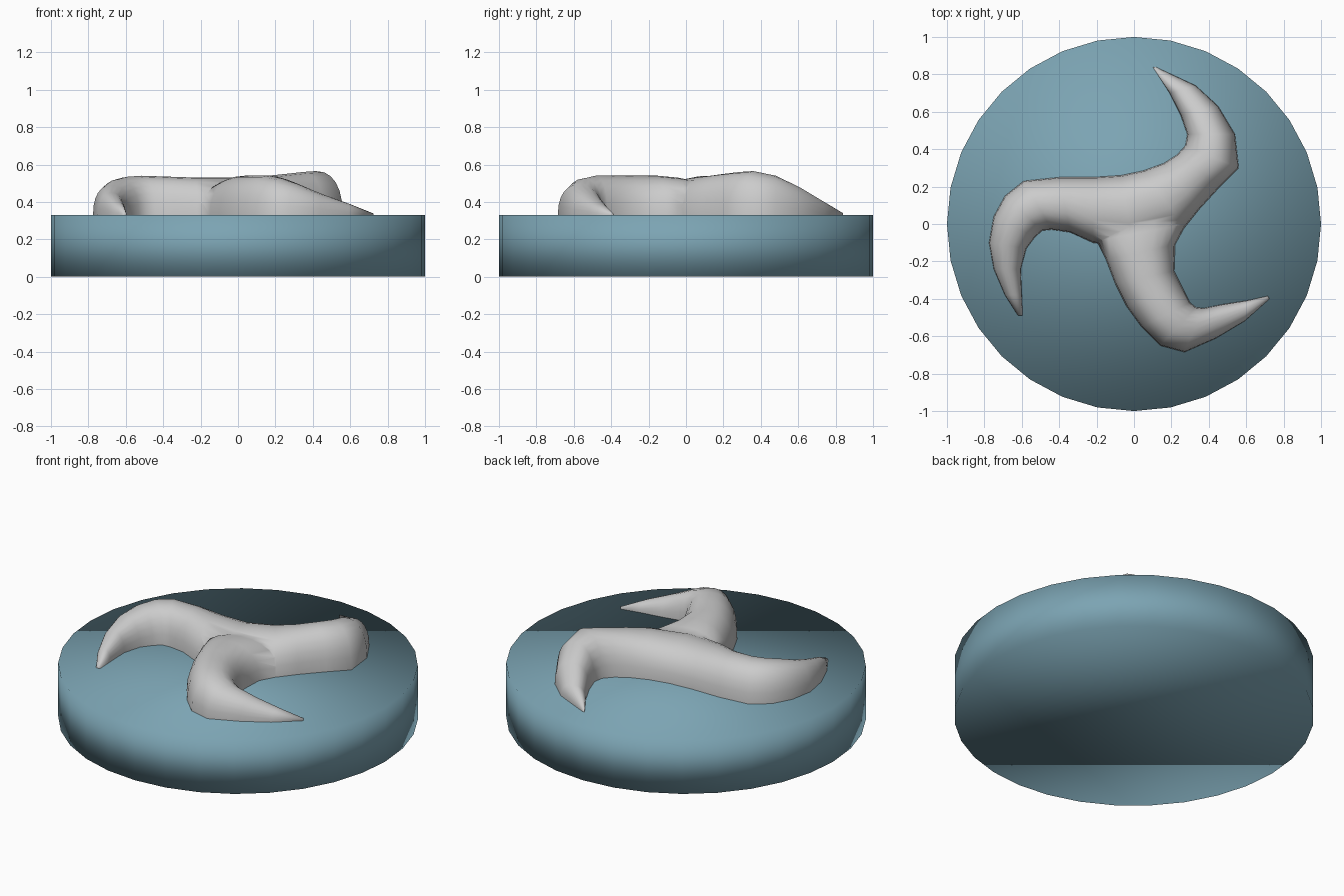
import bpy, bmesh, math

if "Cube" in bpy.data.objects:
    bpy.data.objects.remove(bpy.data.objects["Cube"])

BASE_TOP = 0.33


def make_object(name, bm):
    bmesh.ops.recalc_face_normals(bm, faces=bm.faces)
    mesh = bpy.data.meshes.new(name)
    bm.to_mesh(mesh)
    bm.free()
    for p in mesh.polygons:
        p.use_smooth = True
    obj = bpy.data.objects.new(name, mesh)
    bpy.context.collection.objects.link(obj)
    return obj


def domed_sweep(name, rows, n=12, power=2.3):
    """Loft domed sections between outline pairs: (x1, y1, x2, y2, crest z)."""
    bm = bmesh.new()
    rings = []
    for x1, y1, x2, y2, top in rows:
        ring = [bm.verts.new((x1, y1, BASE_TOP - 0.03))]
        for i in range(n + 1):
            a = math.pi * i / n
            c, s = math.cos(a), max(math.sin(a), 0)
            u = 0.5 - 0.5 * math.copysign(abs(c) ** (2 / power), c)
            z = BASE_TOP + (top - BASE_TOP) * s ** (2 / power)
            ring.append(bm.verts.new((x1 + (x2 - x1) * u, y1 + (y2 - y1) * u, z)))
        ring.append(bm.verts.new((x2, y2, BASE_TOP - 0.03)))
        rings.append(ring)
    for a, b in zip(rings, rings[1:]):
        for i in range(len(a)):
            j = (i + 1) % len(a)
            bm.faces.new((a[i], a[j], b[j], b[i]))
    bm.faces.new(rings[0])
    bm.faces.new(rings[-1])
    return make_object(name, bm)


# Round base
bm = bmesh.new()
bmesh.ops.create_cone(bm, cap_ends=True, segments=32, radius1=1, radius2=1, depth=BASE_TOP)
bmesh.ops.translate(bm, verts=bm.verts, vec=(0, 0, BASE_TOP / 2))
base = make_object("round_base", bm)
blue = bpy.data.materials.new("base_blue")
blue.diffuse_color = (0.20, 0.37, 0.45, 1)
blue.use_nodes = True
blue.node_tree.nodes["Principled BSDF"].inputs["Base Color"].default_value = blue.diffuse_color
base.data.materials.append(blue)

# Left arm running through the centre into the upper right arm
spiral = domed_sweep("three_armed_spiral", [
    (-0.62, -0.49, -0.595, -0.49, 0.345),
    (-0.69, -0.38, -0.60, -0.38, 0.40),
    (-0.75, -0.24, -0.605, -0.24, 0.45),
    (-0.775, -0.10, -0.575, -0.13, 0.49),
    (-0.75, 0.04, -0.53, -0.07, 0.52),
    (-0.69, 0.15, -0.49, -0.035, 0.535),
    (-0.59, 0.23, -0.44, -0.03, 0.54),
    (-0.40, 0.25, -0.34, -0.045, 0.535),
    (-0.22, 0.25, -0.22, -0.10, 0.53),
    (-0.07, 0.26, 0.00, -0.13, 0.53),
    (0.05, 0.285, 0.27, -0.02, 0.54),
    (0.16, 0.325, 0.35, 0.08, 0.55),
    (0.23, 0.37, 0.46, 0.20, 0.56),
    (0.275, 0.42, 0.56, 0.30, 0.565),
    (0.285, 0.48, 0.54, 0.48, 0.54),
    (0.25, 0.58, 0.45, 0.63, 0.48),
    (0.19, 0.70, 0.33, 0.74, 0.41),
    (0.10, 0.84, 0.115, 0.84, 0.34),
])

# Lower arm, merged into the first sweep
lower = domed_sweep("lower_arm", [
    (-0.12, 0.10, 0.22, 0.13, 0.50),
    (-0.20, -0.09, 0.28, 0.00, 0.53),
    (-0.15, -0.19, 0.22, -0.11, 0.54),
    (-0.10, -0.32, 0.215, -0.25, 0.54),
    (-0.04, -0.44, 0.26, -0.34, 0.54),
    (0.04, -0.55, 0.30, -0.42, 0.54),
    (0.14, -0.65, 0.33, -0.445, 0.525),
    (0.27, -0.685, 0.37, -0.45, 0.495),
    (0.44, -0.61, 0.47, -0.43, 0.44),
    (0.59, -0.52, 0.60, -0.41, 0.39),
    (0.725, -0.40, 0.715, -0.385, 0.34),
])
lower.hide_render = True
union = spiral.modifiers.new("merge", 'BOOLEAN')
union.operation = 'UNION'
union.solver = 'EXACT'
union.object = lower
bpy.context.view_layer.objects.active = spiral
spiral.select_set(True)
bpy.ops.object.modifier_apply(modifier="merge")
bpy.data.objects.remove(lower)
